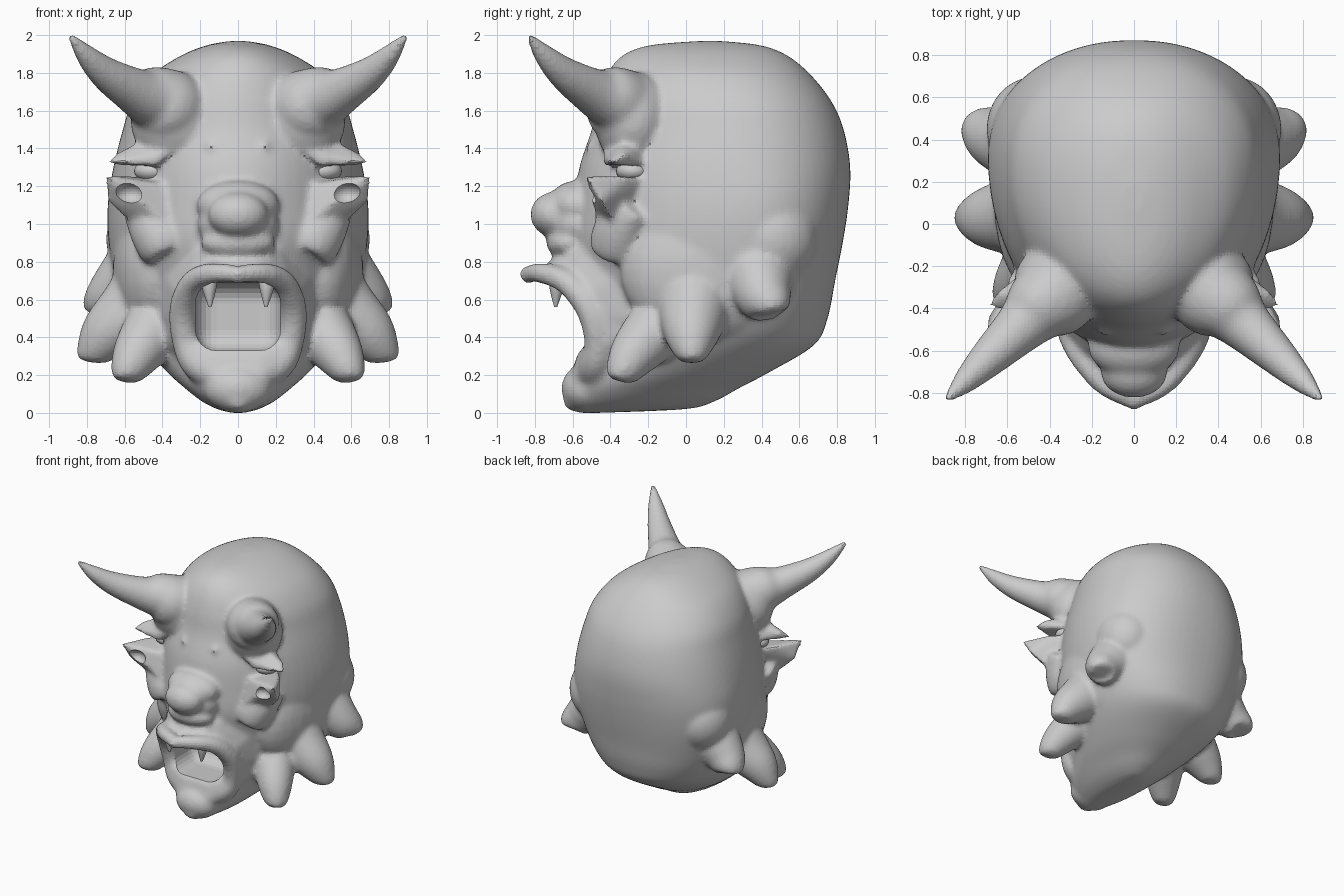
import bpy, bmesh
from math import sin, cos, pi
from mathutils import Vector, Matrix

if "Cube" in bpy.data.objects:
    bpy.data.objects.remove(bpy.data.objects["Cube"])


def finish(name, bm):
    bmesh.ops.recalc_face_normals(bm, faces=bm.faces[:])
    me = bpy.data.meshes.new(name)
    bm.to_mesh(me)
    bm.free()
    ob = bpy.data.objects.new(name, me)
    bpy.context.collection.objects.link(ob)
    return ob


def smooth_rows(rows, steps):
    """Catmull-Rom interpolation of rows of numbers."""
    out = []
    for i in range(len(rows) - 1):
        a, b, c, d = rows[max(i - 1, 0)], rows[i], rows[i + 1], rows[min(i + 2, len(rows) - 1)]
        for k in range(steps):
            t = k / steps
            out.append([.5 * (2 * q + (r - p) * t + (2 * p - 5 * q + 4 * r - s) * t * t
                              + (3 * q - p - 3 * r + s) * t ** 3)
                        for p, q, r, s in zip(a, b, c, d)])
    return out + [list(rows[-1])]


def skin_rings(name, rings):
    bm = bmesh.new()
    vs = [[bm.verts.new(p) for p in ring] for ring in rings]
    n = len(vs[0])
    for a, b in zip(vs, vs[1:]):
        for i in range(n):
            bm.faces.new((a[i], a[(i + 1) % n], b[(i + 1) % n], b[i]))
    bm.faces.new(vs[0])
    bm.faces.new(vs[-1])
    return finish(name, bm)


def tube(name, rows, side=1, steps=5, n=20):
    """Round tube through rows of x, y, z, radius."""
    rows = smooth_rows([(x * side, y, z, r) for x, y, z, r in rows], steps)
    pts = [Vector(r[:3]) for r in rows]
    rings = []
    for i, p in enumerate(pts):
        d = (pts[min(i + 1, len(pts) - 1)] - pts[max(i - 1, 0)]).normalized()
        u = d.cross(Vector((0.12, 0.9, 0.3))).normalized()
        v = d.cross(u)
        rings.append([p + (u * cos(2 * pi * k / n) + v * sin(2 * pi * k / n)) * max(rows[i][3], .004)
                      for k in range(n)])
    return skin_rings(name, rings)


def ball(name, loc, rad):
    bm = bmesh.new()
    bmesh.ops.create_uvsphere(bm, u_segments=28, v_segments=16, radius=1,
                              matrix=Matrix.Translation(loc) @ Matrix.Diagonal((*rad, 1)))
    return finish(name, bm)


def hull(name, pts, side=1):
    bm = bmesh.new()
    for x, y, z in pts:
        bm.verts.new((x * side, y, z))
    bmesh.ops.convex_hull(bm, input=bm.verts[:])
    return finish(name, bm)


def join(name, obs):
    bpy.ops.object.select_all(action='DESELECT')
    for o in obs:
        o.select_set(True)
    bpy.context.view_layer.objects.active = obs[0]
    bpy.ops.object.join()
    obs[0].name = name
    return obs[0]


# skull: z, front y, back y, half width, y of widest point
levels = [(0.0, -.57, -.46, .04, -.50), (.02, -.63, .0, .11, -.36), (.06, -.65, .15, .19, -.28),
          (.13, -.645, .28, .28, -.2), (.22, -.58, .45, .38, -.05), (.36, -.50, .68, .50, .12),
          (.50, -.48, .75, .58, .22), (.70, -.54, .79, .65, .28), (.90, -.60, .83, .685, .31),
          (1.1, -.59, .86, .69, .31), (1.3, -.565, .87, .66, .28), (1.5, -.50, .835, .61, .26),
          (1.65, -.47, .77, .56, .24), (1.79, -.42, .66, .455, .2), (1.89, -.34, .54, .305, .16),
          (1.945, -.20, .40, .17, .14), (1.968, .05, .2, .05, .13)]
rings = []
for z, yf, yb, w, yc in smooth_rows(levels, 5):
    ring = []
    for k in range(64):
        a = 2 * pi * k / 64
        e = 2 / (1.97 if sin(a) < 0 else 2.2)
        cx, cy = abs(cos(a)) ** e, abs(sin(a)) ** e
        ring.append((w * cx * (1 if cos(a) > 0 else -1),
                     yc + (cy * (yb - yc) if sin(a) > 0 else cy * (yf - yc)), z))
    rings.append(ring)
parts = [skin_rings("skull", rings)]

# nose
parts += [ball("nose_tip", (0, -.70, 1.05), (.16, .125, .12)),
          ball("nose_bridge", (0, -.58, 1.10), (.22, .15, .13)),
          ball("nose_side", (0, -.58, 1.0), (.215, .15, .14)),
          ball("nose_base", (0, -.62, .90), (.20, .12, .09))]

# chin, rounded into the lower lip
parts += [ball("chin", (0, -.53, .13), (.18, .13, .13)),
          hull("lower_lip", [(x * s, y, z) for s in (1, -1) for x, y, z in
                             ((.1, -.62, .15), (.12, -.575, .31), (.30, -.52, .38), (.22, -.55, .2),
                              (.36, -.3, .36), (.22, -.3, .12))])]

for s in (1, -1):
    # lip rim running from the beak-like tip down to the chin
    parts.append(tube("lip_rim", [(-.03, -.845, .73, .045), (.13, -.765, .74, .055), (.24, -.63, .69, .065),
                                  (.29, -.51, .55, .075), (.275, -.465, .38, .075), (.2, -.48, .25, .09),
                                  (.0, -.52, .17, .09)], s))
    # muzzle filling the space behind the rim
    parts.append(hull("upper_muzzle", [(-.02, -.77, .765), (.12, -.73, .78), (.25, -.6, .75), (.33, -.52, .64),
                                       (.345, -.47, .5), (.22, -.56, .87), (-.02, -.65, .86), (.50, -.1, .85),
                                       (.50, -.1, .5), (.2, -.3, .5), (-.02, -.3, .7)], s))
    parts.append(hull("jaw_side", [(.345, -.49, .56), (.335, -.46, .36), (.25, -.47, .22), (.48, -.1, .55),
                                   (.45, -.1, .38), (.2, -.2, .3), (.2, -.3, .5)], s))
    # horn with swollen base
    parts.append(tube("horn", [(.32, -.24, 1.58, .2), (.37, -.33, 1.62, .205), (.45, -.395, 1.665, .175),
                               (.53, -.48, 1.695, .13), (.69, -.635, 1.79, .092), (.80, -.745, 1.89, .06),
                               (.89, -.835, 2.0, .018)], s))
    parts.append(ball("horn_root", (s * .33, -.28, 1.55), (.24, .205, .25)))
    # jaw spikes, each with a wide root and blunt tip, on a swollen side
    parts.append(ball("jaw_swelling", (s * .44, .12, .76), (.225, .47, .40)))
    parts.append(tube("front_spike", [(.34, .0, .58, .18), (.43, -.14, .46, .17), (.53, -.27, .32, .135),
                                      (.59, -.34, .21, .09), (.6, -.355, .17, .05)], s))
    parts.append(tube("middle_spike", [(.42, .06, .72, .2), (.55, .04, .55, .19), (.69, .03, .42, .15),
                                       (.775, .03, .31, .09), (.79, .03, .27, .05)], s))
    parts.append(tube("rear_spike", [(.40, .36, .86, .22), (.52, .38, .75, .2), (.65, .41, .63, .155),
                                     (.72, .45, .56, .115), (.73, .46, .53, .07)], s))
    parts.append(ball("temple_bump", (s * .47, .45, .92), (.23, .25, .25)))
    # pointed eyelids
    parts.append(hull("lower_eyelid", [(.71, -.54, 1.26), (.70, -.45, 1.12), (.55, -.37, .98), (.44, -.2, 1.2),
                                       (.38, -.42, 1.21), (.36, -.47, 1.0), (.5, -.19, 1.24),
                                       (.60, -.30, 1.26)], s))
    parts.append(hull("upper_eyelid", [(.71, -.40, 1.315), (.66, -.33, 1.37), (.53, -.34, 1.43),
                                       (.42, -.2, 1.44), (.36, -.45, 1.38), (.42, -.44, 1.31),
                                       (.45, -.17, 1.305), (.55, -.24, 1.33)], s))
    # cheek and brow details
    parts.append(tube("cheek", [(.52, -.26, 1.10, .10), (.45, -.33, 1.0, .14), (.39, -.36, .90, .15),
                                (.36, -.37, .85, .13)], s))
    parts.append(ball("brow_wart", (s * .14, -.495, 1.41), (.03, .035, .03)))

head = join("horned_head", parts)

# mouth cavity and hollows of the lower eyelids
bm = bmesh.new()
bmesh.ops.create_cube(bm, size=1, matrix=Matrix.Translation((0, -.6, .51)) @ Matrix.Diagonal((.45, .74, .36, 1)))
bmesh.ops.bevel(bm, geom=bm.edges[:], offset=.11, segments=6, profile=.5, affect='EDGES')
cuts = [finish("mouth_cut", bm)]
for s in (1, -1):
    cuts.append(ball("eyelid_cut", (s * .575, -.55, 1.16), (.085, .10, .065)))
cutter = join("hollow_cutter", cuts)
cutter.hide_render = True
cutter.hide_set(True)

# blend all parts into one sculpted skin
m = head.modifiers.new("blend", 'REMESH')
m.mode = 'VOXEL'
m.voxel_size = .016
m = head.modifiers.new("soften", 'SMOOTH')
m.factor, m.iterations = .5, 16
m = head.modifiers.new("hollow", 'BOOLEAN')
m.operation, m.object, m.solver = 'DIFFERENCE', cutter, 'EXACT'

# fangs and eyeballs
extra = []
for s, side in ((1, "left"), (-1, "right")):
    extra.append(tube(side + "_fang", [(.155, -.67, .74, .05), (.152, -.685, .66, .038),
                                       (.148, -.69, .56, .008)], s))
    extra.append(ball(side + "_eyeball", (s * .45, -.28, 1.28), (.10, .09, .06)))

bpy.ops.object.select_all(action='DESELECT')
for o in [head] + extra:
    o.select_set(True)
bpy.context.view_layer.objects.active = head
bpy.ops.object.shade_smooth_by_angle(angle=.8)
